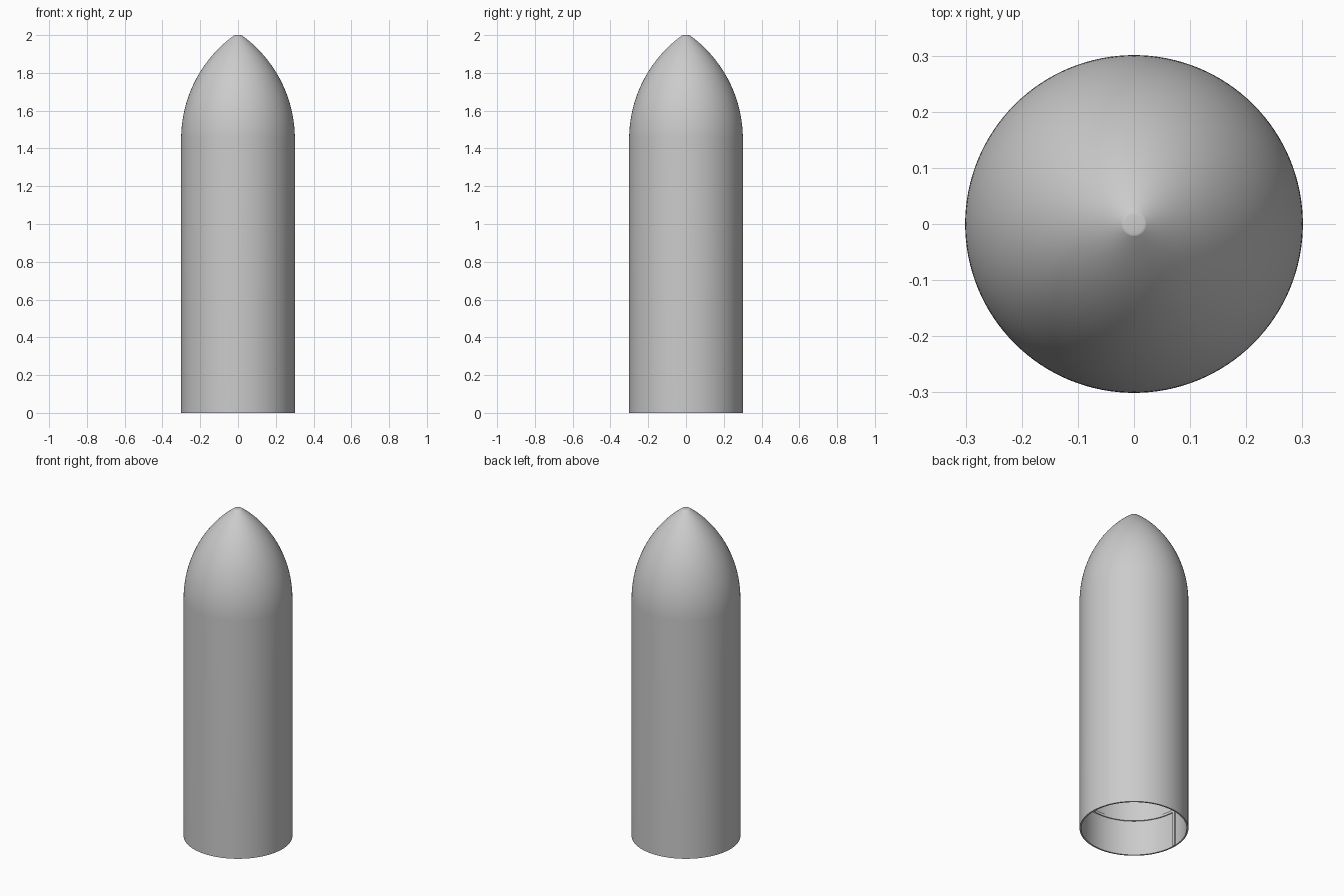
import bpy, bmesh, math

if "Cube" in bpy.data.objects:
    bpy.data.objects.remove(bpy.data.objects["Cube"])

R, WALL, SHOULDER, APEX = 0.301, 0.009, 1.45, 2.013
TIP_R = 0.022


def ogive(radius, length, base, tip_z, steps=32):
    """Tangent ogive from shoulder to a small rounded tip."""
    rho = (radius ** 2 + length ** 2) / (2 * radius)
    pts = []
    h_end = math.sqrt(rho ** 2 - (TIP_R + rho - radius) ** 2)
    for i in range(steps + 1):
        h = h_end * i / steps
        pts.append((math.sqrt(rho ** 2 - h ** 2) + radius - rho, base + h))
    z0 = base + h_end
    for i in range(1, 5):
        a = math.pi / 2 * i / 5
        pts.append((TIP_R * math.cos(a), z0 + (tip_z - z0) * math.sin(a)))
    return pts + [(0, tip_z)]


def lathe(name, profile, closed=False, segments=128):
    bm = bmesh.new()
    verts = [bm.verts.new((r, 0, z)) for r, z in profile]
    n = len(verts)
    edges = [bm.edges.new((verts[i], verts[(i + 1) % n]))
             for i in range(n if closed else n - 1)]
    bmesh.ops.spin(bm, geom=verts + edges, cent=(0, 0, 0), axis=(0, 0, 1),
                   angle=2 * math.pi, steps=segments)
    bmesh.ops.remove_doubles(bm, verts=bm.verts, dist=0.00005)
    bmesh.ops.recalc_face_normals(bm, faces=bm.faces)
    mesh = bpy.data.meshes.new(name)
    bm.to_mesh(mesh)
    bm.free()
    obj = bpy.data.objects.new(name, mesh)
    bpy.context.collection.objects.link(obj)
    bpy.context.view_layer.objects.active = obj
    for o in bpy.context.selected_objects:
        o.select_set(False)
    obj.select_set(True)
    bpy.ops.object.shade_smooth_by_angle(angle=math.radians(30))
    return obj


# Hollow shell: outer skin up to the tip, inner skin back down to the rim
outer = [(R, 0)] + ogive(R, APEX - SHOULDER, SHOULDER, 2.0)
inner = [(R - WALL, 0)] + ogive(R - WALL, APEX - SHOULDER - 0.015, SHOULDER, 1.985)
lathe("fairing_shell", outer + inner[::-1], closed=True)

# Inner stiffening ring
ri = R - WALL
lathe("stiffening_ring", [(ri + 0.002, 0.215), (ri - 0.006, 0.215),
                          (ri - 0.006, 0.23), (ri + 0.002, 0.23)], closed=True)

# Vertical seam strips inside the left and right walls
for side, label in ((-1, "left"), (1, "right")):
    bpy.ops.mesh.primitive_cube_add(size=1, location=(side * (ri - 0.002), 0, SHOULDER / 2))
    strip = bpy.context.object
    strip.name = label + "_seam_strip"
    strip.scale = (0.008, 0.015, SHOULDER)
